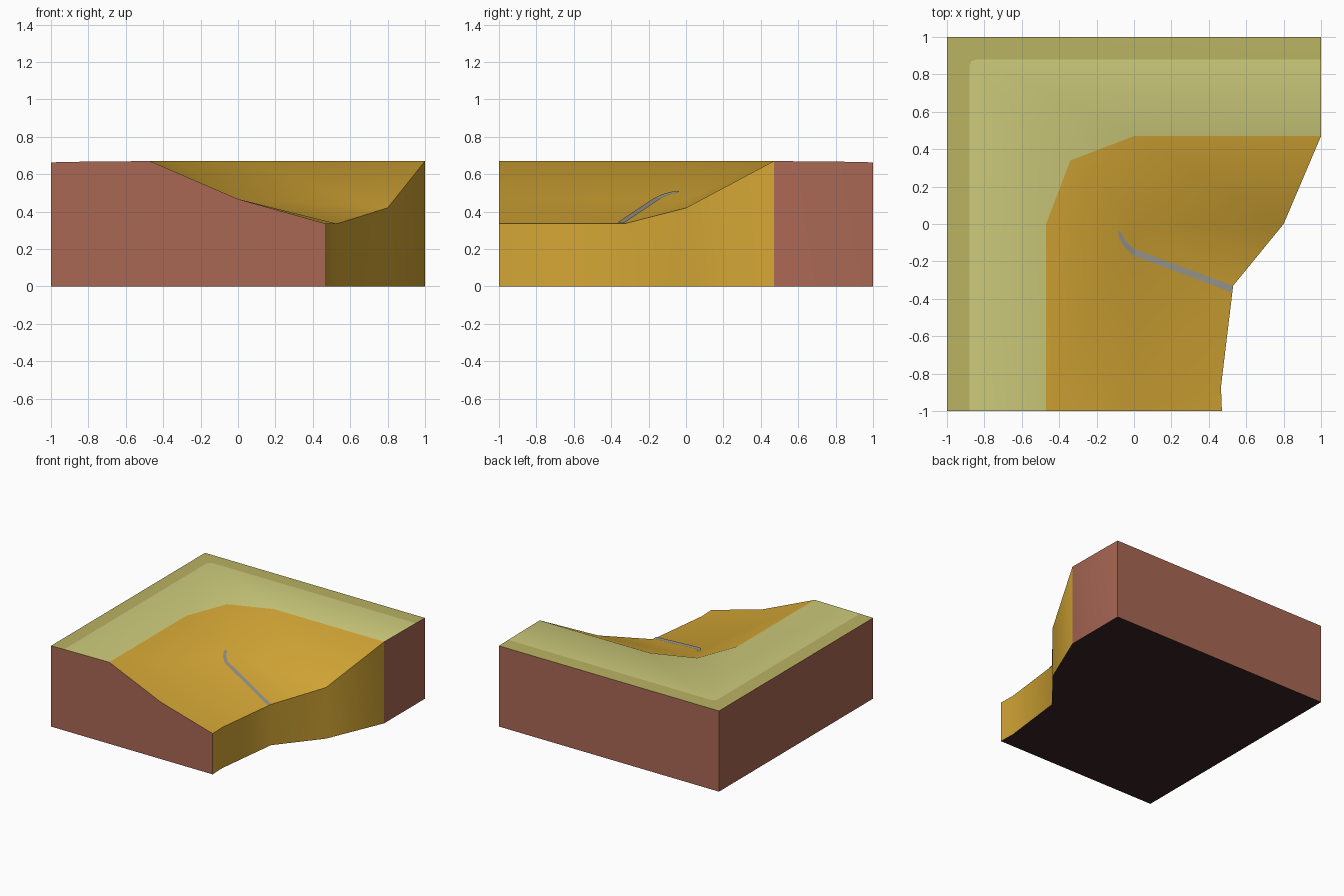
import bpy, bmesh

if "Cube" in bpy.data.objects:
    bpy.data.objects.remove(bpy.data.objects["Cube"])


def material(name, rgb):
    m = bpy.data.materials.new(name)
    m.diffuse_color = (*rgb, 1)
    m.use_nodes = True
    m.node_tree.nodes["Principled BSDF"].inputs["Base Color"].default_value = m.diffuse_color
    return m


GRASS, BORDER, SAND, BRICK, BASE = range(5)
ground_mats = [
    material("light grass", (0.62, 0.605, 0.20)),
    material("olive border", (0.49, 0.45, 0.122)),
    material("ochre sand", (0.66, 0.385, 0.036)),
    material("red brown earth", (0.40, 0.137, 0.09)),
    material("dark underside", (0.045, 0.018, 0.018)),
]
stone = material("grey stream", (0.33, 0.32, 0.28))


def make_object(name, bm, mats):
    bmesh.ops.recalc_face_normals(bm, faces=bm.faces)
    me = bpy.data.meshes.new(name)
    bm.to_mesh(me)
    bm.free()
    for m in mats:
        me.materials.append(m)
    ob = bpy.data.objects.new(name, me)
    bpy.context.collection.objects.link(ob)
    return ob


# Terrain tile: named corner points of the top surface
TOP, MID, LOW, EDGE = 0.67, 0.467, 0.335, 0.663
points = {
    # outer edge of the plateau
    "o1": (-1, -1, EDGE), "o2": (-1, 1, EDGE), "o3": (1, 1, EDGE),
    # rounded inner edge of the border
    "b1": (-.88, -1, .666), "b2": (-.88, .845, .666), "b3": (-.87, .87, .666),
    "b4": (-.845, .88, .666), "b5": (1, .88, .666),
    # rim where the plateau starts to slope down
    "r0": (-.47, -1, TOP), "r1": (-.47, 0, TOP), "r2": (-.34, .34, TOP),
    "r3": (0, .47, TOP), "r4": (1, .47, TOP),
    # crease half way down the slope
    "m0": (0, -1, MID), "m1": (0, 0, MID),
    # lower open edge
    "e0": (.47, -1, LOW), "e1": (.465, -.87, LOW), "e2": (.53, -.33, LOW),
    "e3": (.8, 0, .42),
}
bm = bmesh.new()
v = {k: bm.verts.new(p) for k, p in points.items()}
outline = ["o1", "o2", "o3", "r4", "e3", "e2", "e1", "e0"]
for k in outline:
    x, y, _ = points[k]
    v["g" + k] = bm.verts.new((x, y, 0))


def faces(mat, *loops):
    for loop in loops:
        f = bm.faces.new([v[k] for k in loop.split()])
        f.material_index = mat
        f.smooth = True


faces(BORDER, "o1 b1 b2 o2", "o2 b2 b3", "o2 b3 b4", "o2 b4 b5 o3")
faces(GRASS, "b1 r0 r1 b2", "b2 r1 r2", "b2 r2 b3", "b3 r2 b4", "b4 r2 r3",
      "b4 r3 r4 b5")
faces(SAND, "r0 m0 m1 r1", "r1 m1 r2", "r2 m1 r3", "r3 m1 e3", "r3 e3 r4",
      "m1 m0 e2", "m0 e1 e2", "m0 e0 e1", "m1 e2 e3")
# Outer walls and the open sandy bank
faces(BRICK, "o1 o2 go2 go1", "o2 o3 go3 go2", "o3 b5 r4 gr4 go3",
      "o1 b1 r0 m0 e0 ge0 go1")
faces(SAND, "r4 e3 ge3 gr4", "e3 e2 ge2 ge3", "e2 e1 ge1 ge2", "e1 e0 ge0 ge1")
faces(BASE, " ".join("g" + k for k in outline))
ground = make_object("terrain_tile", bm, ground_mats)
bpy.context.view_layer.objects.active = ground
ground.select_set(True)
bpy.ops.object.shade_smooth_by_angle(angle=0.7)


# Thin stream strip draped over the slope
def slope_z(x):
    return MID - (0.249 if x > 0 else 0.432) * x + 0.005


bm = bmesh.new()
pairs = [((-.088, -.035), (-.068, -.045)), ((-.08, -.075), (-.05, -.082)),
         ((-.05, -.125), (-.028, -.107)), ((0, -.17), (0, -.133)),
         ((.526, -.367), (.53, -.33))]
rows = [[bm.verts.new((x, y, slope_z(x))) for x, y in pair] for pair in pairs]
for a, b in zip(rows, rows[1:]):
    bm.faces.new((a[0], b[0], b[1], a[1]))
bm.normal_update()
if sum(f.normal.z for f in bm.faces) < 0:
    bmesh.ops.reverse_faces(bm, faces=bm.faces)
me = bpy.data.meshes.new("stream")
bm.to_mesh(me)
bm.free()
me.materials.append(stone)
bpy.context.collection.objects.link(bpy.data.objects.new("stream", me))
